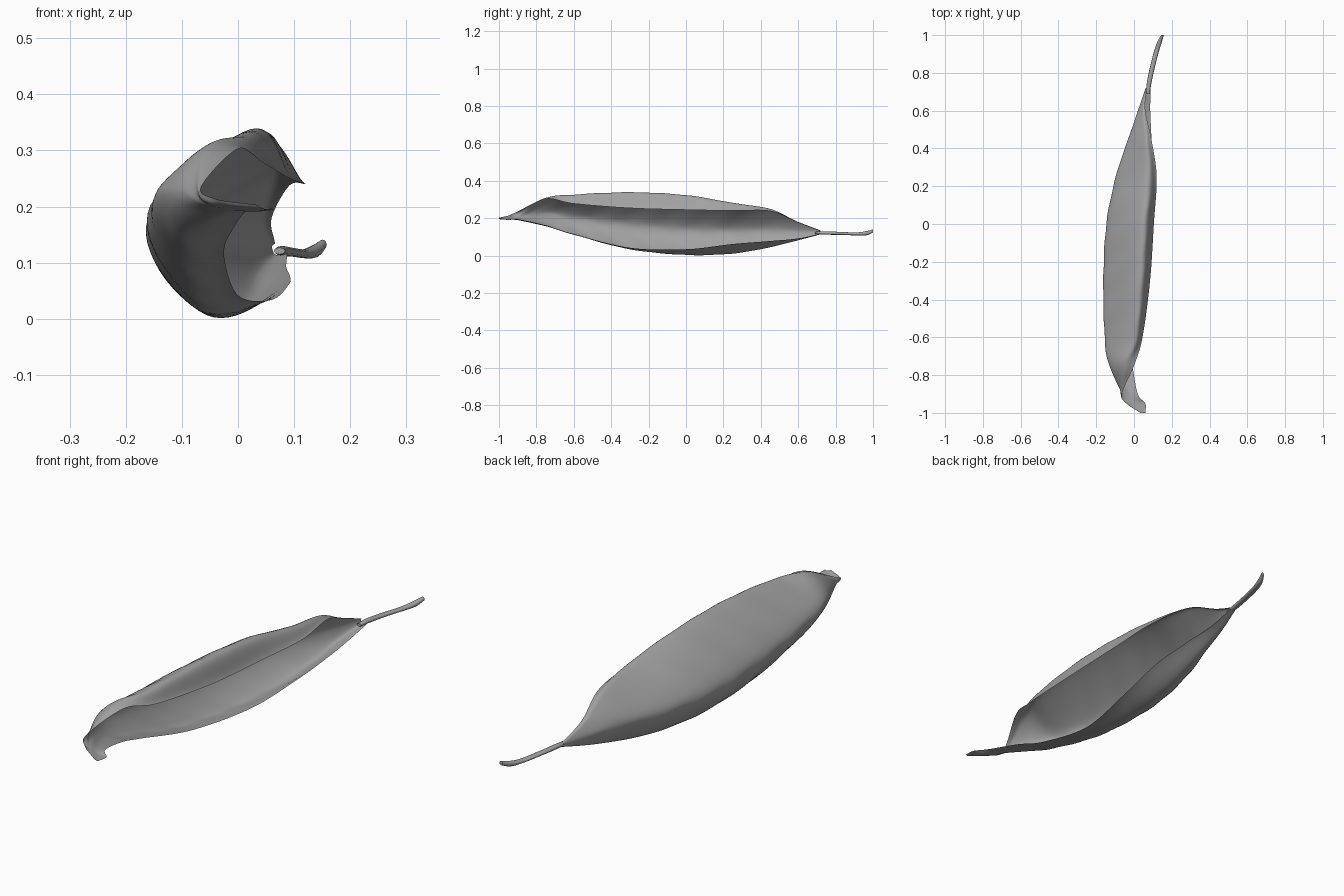
import bpy, math
from mathutils import Vector

if "Cube" in bpy.data.objects:
    bpy.data.objects.remove(bpy.data.objects["Cube"])

# Dull grey of the dried leaf
grey = bpy.data.materials.new("dry_grey")
grey.diffuse_color = (.36, .36, .36, 1)
grey.use_nodes = True
grey.node_tree.nodes["Principled BSDF"].inputs["Base Color"].default_value = grey.diffuse_color


def spline(pts, t):
    """Catmull-Rom through pts, t in 0..len-1."""
    i = min(int(t), len(pts) - 2)
    f = t - i
    p1, p2 = pts[i], pts[i + 1]
    p0 = pts[i - 1] if i > 0 else p1 * 2 - p2
    p3 = pts[i + 2] if i + 2 < len(pts) else p2 * 2 - p1
    return 0.5 * (2 * p1 + (p2 - p0) * f + (2 * p0 - 5 * p1 + 4 * p2 - p3) * f * f
                  + (3 * p1 - p0 - 3 * p2 + p3) * f ** 3)


def grid_object(name, rows, closed=False):
    n = len(rows[0])
    verts = [p for r in rows for p in r]
    faces = []
    for i in range(len(rows) - 1):
        for j in range(n if closed else n - 1):
            k = (j + 1) % n
            faces.append((i * n + j, (i + 1) * n + j, (i + 1) * n + k, i * n + k))
    if closed:
        faces += [tuple(range(n)), tuple(range(len(verts) - 1, len(verts) - n - 1, -1))]
    me = bpy.data.meshes.new(name)
    me.from_pydata(verts, [], faces)
    me.materials.append(grey)
    ob = bpy.data.objects.new(name, me)
    bpy.context.collection.objects.link(ob)
    bpy.ops.object.select_all(action='DESELECT')
    bpy.context.view_layer.objects.active = ob
    ob.select_set(True)
    bpy.ops.object.shade_smooth_by_angle(angle=math.radians(50))
    return ob


# Curled blade: y, then (x, z) of upper margin, top, back rib, belly, lower margin
stations = [
    (-1.00, .034, .203, .040, .199, .047, .196, .054, .195, .060, .198),
    (-0.95, -.040, .214, -.028, .204, .000, .196, .030, .191, .060, .194),
    (-0.90, -.065, .236, -.070, .222, -.057, .203, -.020, .190, .020, .195),
    (-0.75, .000, .303, -.058, .304, -.130, .230, -.092, .162, -.008, .162),
    (-0.60, .045, .278, -.005, .324, -.151, .212, -.108, .120, -.025, .115),
    (-0.30, .085, .254, .024, .337, -.159, .175, -.092, .044, .000, .042),
    (0.00, .105, .245, .040, .321, -.144, .147, -.060, .009, .060, .034),
    (0.25, .120, .240, .060, .278, -.095, .138, -.015, .013, .091, .062),
    (0.45, .092, .238, .053, .243, -.030, .139, .018, .047, .092, .078),
    (0.60, .060, .180, .043, .174, .021, .130, .038, .084, .086, .092),
    (0.72, .066, .134, .061, .130, .062, .122, .068, .114, .088, .116),
]
tracks = [[Vector((s[1 + 2 * k], s[0], s[2 + 2 * k])) for s in stations] for k in range(5)]
NY, NU = 120, 48
rows = []
for i in range(NY + 1):
    t = i / NY * (len(stations) - 1)
    section = [spline(tr, t) for tr in tracks]
    centre = sum(section, Vector()) / 5
    row = []
    for j in range(NU + 1):
        u = 4 * j / NU
        p = spline(section, u)
        # Slanted vein wrinkles, fading to both ends
        fade = max(0, math.sin(math.pi * i / NY)) ** 1.5
        w = .0015 * math.sin(34 * p.y - 6 * abs(u - 2)) * math.sin(math.pi * u / 4)
        out = Vector((p.x - centre.x, 0, p.z - centre.z))
        if out.length > 1e-4:
            p = p + out.normalized() * w * fade
        row.append(p)
    rows.append(row)
grid_object("leaf_blade", rows)

# Stalk: flattened tube, x, y, z, half width, half height
stalk = [Vector(v) for v in [
    (.074, .69, .121, .010, .006), (.079, .74, .121, .012, .009),
    (.095, .82, .119, .013, .008), (.118, .91, .116, .013, .008),
    (.136, .965, .120, .012, .011), (.151, 1.0, .132, .007, .009)]]
rows = []
for i in range(31):
    x, y, z, a, b = spline(stalk, i / 30 * (len(stalk) - 1))
    rows.append([Vector((x + a * math.cos(q), y, z + b * math.sin(q)))
                 for q in (2 * math.pi * j / 12 for j in range(12))])
grid_object("leaf_stalk", rows, closed=True)
